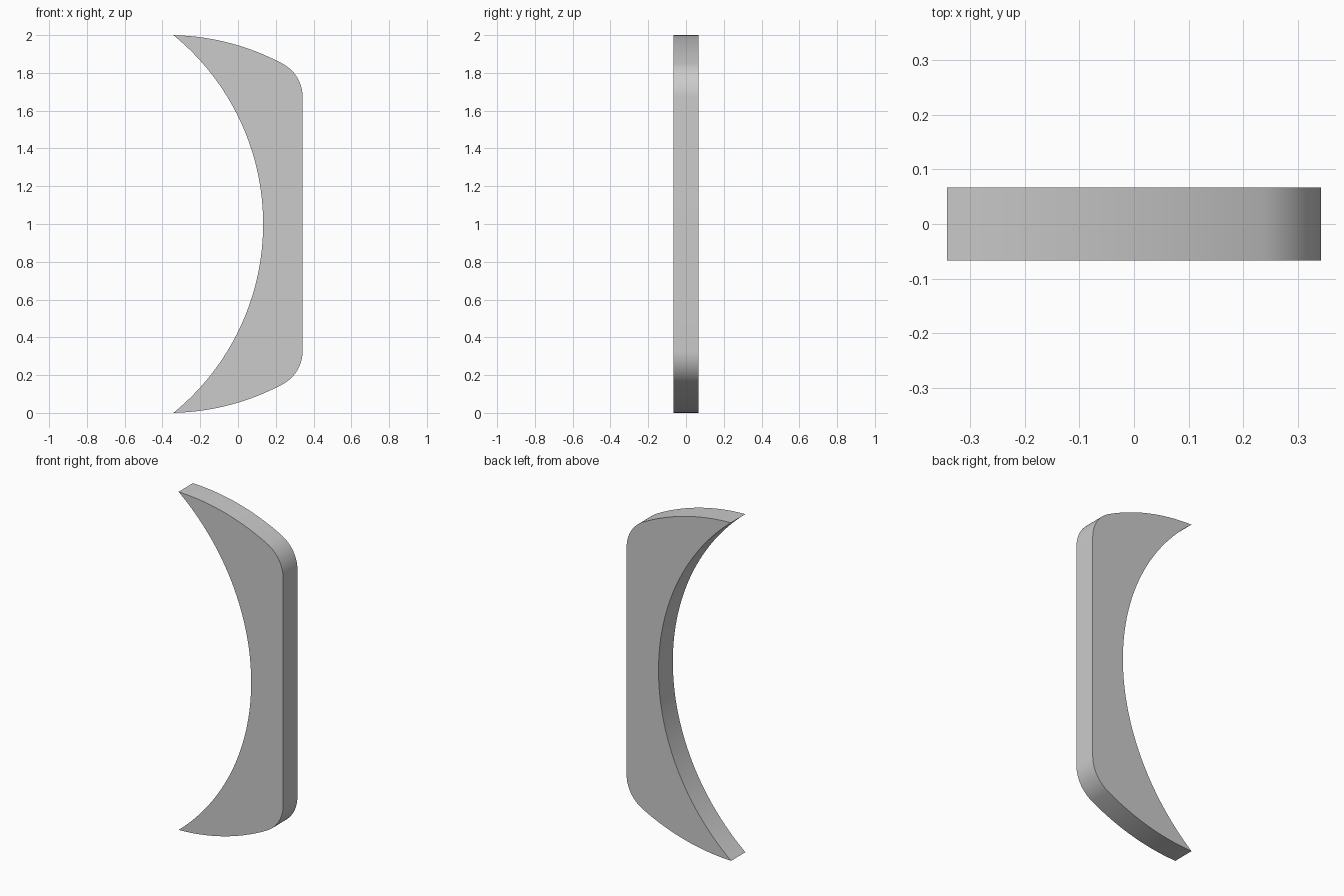
import bpy, bmesh
from math import sin, cos, asin, atan2, radians, sqrt

cube = bpy.data.objects.get("Cube")
if cube:
    bpy.data.objects.remove(cube)

HALF_X, HALF_Y = 0.342, 0.067
R = 1.29          # radius of the inner and the outer sweep
FILLET = 0.2      # radius of the rounded back corners


def arc(cx, cz, r, start, end, steps):
    """Points on an arc, angles measured from +x towards +z."""
    return [(cx + r * cos(start + (end - start) * i / steps),
             cz + r * sin(start + (end - start) * i / steps))
            for i in range(steps + 1)]


# Upper half of the outline, relative to mid height
sweep_x, sweep_z = -0.37, 1 - R
fillet_x = HALF_X - FILLET
fillet_z = sweep_z + sqrt((R - FILLET) ** 2 - (fillet_x - sweep_x) ** 2)
tangent = atan2(fillet_z - sweep_z, fillet_x - sweep_x)
tip = radians(90) - asin((-HALF_X - sweep_x) / R)
corner = arc(fillet_x, fillet_z, FILLET, 0, tangent, 16)
top_sweep = arc(sweep_x, sweep_z, R, tangent, tip, 20)
upper = corner + top_sweep[1:]
upper[-1] = (-HALF_X, 1)

# Concave inner edge from the upper tip to the lower tip
inner_x = -HALF_X - sqrt(R * R - 1)
half_angle = asin(1 / R)
inner = arc(inner_x, 0, R, half_angle, -half_angle, 64)[1:-1]
lower = [(x, -z) for x, z in reversed(upper)]
outline = upper + inner + lower

# Extrude the outline into a plate
bm = bmesh.new()
face = bm.faces.new([bm.verts.new((x, -HALF_Y, z + 1)) for x, z in outline])
ext = bmesh.ops.extrude_face_region(bm, geom=[face], use_keep_orig=True)
moved = [v for v in ext["geom"] if isinstance(v, bmesh.types.BMVert)]
bmesh.ops.translate(bm, verts=moved, vec=(0, 2 * HALF_Y, 0))
bmesh.ops.recalc_face_normals(bm, faces=bm.faces)
mesh = bpy.data.meshes.new("crescent_plate")
bm.to_mesh(mesh)
bm.free()

plate = bpy.data.objects.new("crescent_plate", mesh)
bpy.context.collection.objects.link(plate)

# Plain grey
grey = bpy.data.materials.new("plain_grey")
grey.use_nodes = True
colour = (0.6, 0.6, 0.6, 1)
grey.diffuse_color = colour
grey.node_tree.nodes["Principled BSDF"].inputs["Base Color"].default_value = colour
mesh.materials.append(grey)

# Smooth walls, crisp rims
bpy.ops.object.select_all(action="DESELECT")
plate.select_set(True)
bpy.context.view_layer.objects.active = plate
bpy.ops.object.shade_smooth_by_angle(angle=radians(30))
